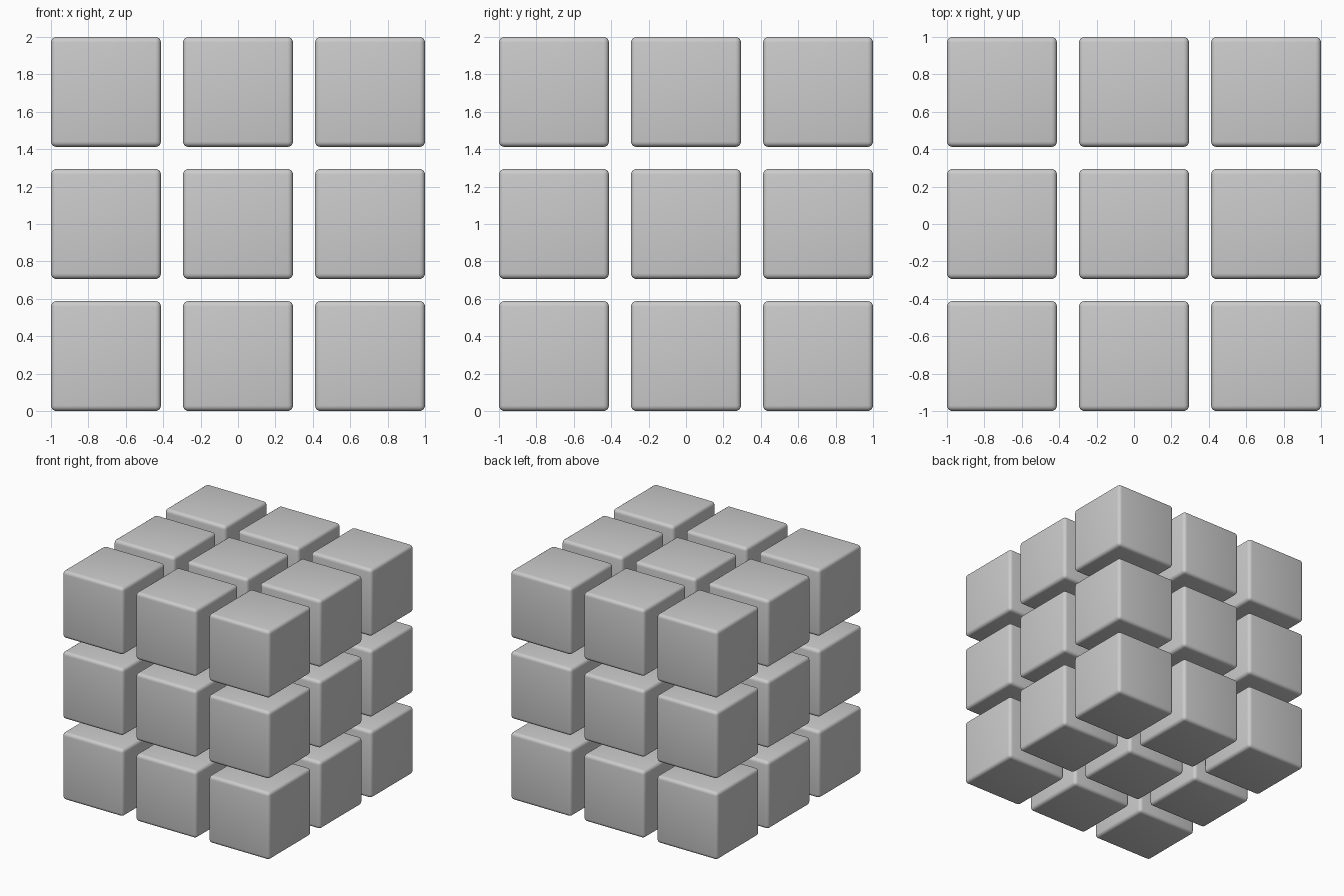
import bpy

if "Cube" in bpy.data.objects:
    bpy.data.objects.remove(bpy.data.objects["Cube"])

UNIT = 2 / 3.4          # edge length of one small cube
PITCH = 1.2 * UNIT      # centre-to-centre spacing


def rounded_cube(name, location):
    bpy.ops.mesh.primitive_cube_add(size=UNIT, location=location)
    cube = bpy.context.object
    cube.name = name
    bevel = cube.modifiers.new("rounded_edges", 'BEVEL')
    bevel.width = 0.05 * UNIT
    bevel.segments = 4
    bevel.limit_method = 'NONE'
    bpy.ops.object.modifier_apply(modifier=bevel.name)
    bpy.ops.object.shade_smooth_by_angle()
    return cube


# 3 x 3 x 3 grid of separate rounded cubes
for layer, k in (("bottom", -1), ("middle", 0), ("top", 1)):
    for row, j in (("front", -1), ("centre", 0), ("back", 1)):
        for column, i in (("left", -1), ("mid", 0), ("right", 1)):
            rounded_cube(f"cube_{layer}_{row}_{column}",
                         (i * PITCH, j * PITCH, 1 + k * PITCH))
